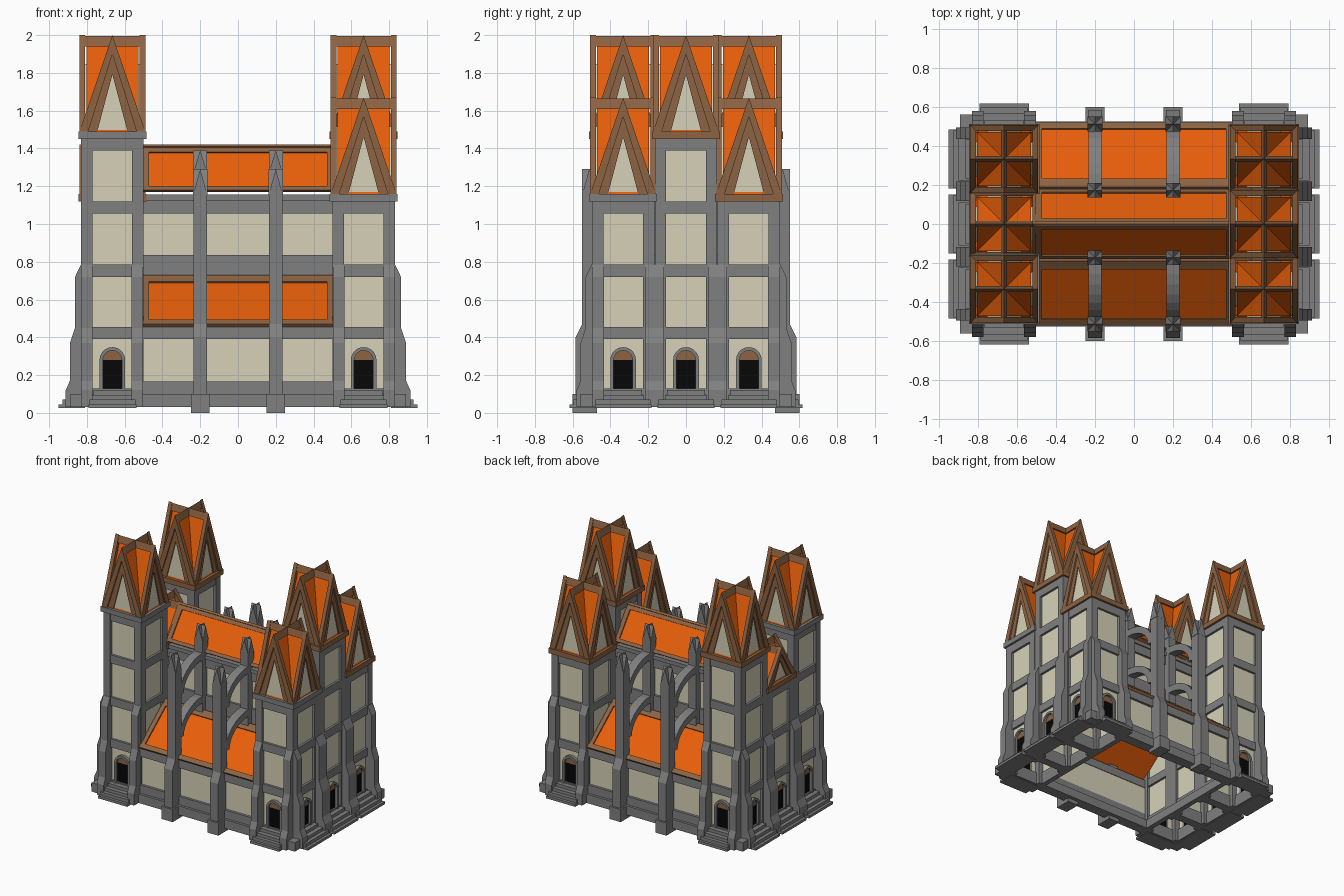
import bpy, bmesh, math
from mathutils import Vector

if "Cube" in bpy.data.objects:
    bpy.data.objects.remove(bpy.data.objects["Cube"])

COLOURS = [("stone grey", (0.215, 0.215, 0.215)), ("plaster beige", (0.67, 0.64, 0.48)),
           ("roof orange", (0.8, 0.113, 0.003)), ("timber brown", (0.27, 0.125, 0.055)),
           ("door black", (0.002, 0.002, 0.002))]
GREY, BEIGE, ORANGE, BROWN, BLACK = range(5)
MATS = []
for n, c in COLOURS:
    m = bpy.data.materials.new(n)
    m.diffuse_color = (*c, 1)
    m.use_nodes = True
    m.node_tree.nodes["Principled BSDF"].inputs["Base Color"].default_value = m.diffuse_color
    MATS.append(m)


class Part:
    """Collects coloured solids into one object."""
    def __init__(self, name):
        self.name, self.bm = name, bmesh.new()

    def prism(self, pts, axis, a, b, mat, caps=True):
        def put(p, d):
            return {'x': (d, p[0], p[1]), 'y': (p[0], d, p[1]), 'z': (p[0], p[1], d)}[axis]
        lo = [self.bm.verts.new(put(p, a)) for p in pts]
        hi = [self.bm.verts.new(put(p, b)) for p in pts]
        n = len(pts)
        faces = [self.bm.faces.new((lo[i], lo[(i + 1) % n], hi[(i + 1) % n], hi[i])) for i in range(n)]
        if caps:
            faces += [self.bm.faces.new(lo[::-1]), self.bm.faces.new(hi)]
        for f in faces:
            f.material_index = mat

    def box(self, x0, x1, y0, y1, z0, z1, mat=GREY, caps=True):
        self.prism([(x0, y0), (x1, y0), (x1, y1), (x0, y1)], 'z', z0, z1, mat, caps)

    def ring(self, cx, cy, h, t, z0, z1, mat=GREY):
        for s in (-1, 1):
            o, i = s * h, s * (h - t)
            self.box(cx - h, cx + h, *sorted((cy + o, cy + i)), z0, z1, mat)
            self.box(*sorted((cx + o, cx + i)), cy - h + t, cy + h - t, z0, z1, mat)

    def finish(self):
        bmesh.ops.recalc_face_normals(self.bm, faces=self.bm.faces)
        me = bpy.data.meshes.new(self.name)
        self.bm.to_mesh(me)
        self.bm.free()
        for m in MATS:
            me.materials.append(m)
        bpy.context.collection.objects.link(bpy.data.objects.new(self.name, me))


def cross_roof(p, cx, cy, z0, h, hw):
    """Two crossing gables with double barge boards and plaster infill."""
    for axis, c, d in (('x', cy, cx), ('y', cx, cy)):
        def tri(w, top):
            return [(c - w, z0), (c + w, z0), (c, z0 + top)]
        p.prism(tri(hw - .017, h - .05), axis, d - hw + .036, d + hw - .036, ORANGE)
        p.prism([(c - .015, z0 + h - .06), (c + .015, z0 + h - .06), (c, z0 + h - .005)],
                axis, d - hw + .03, d + hw - .03, BROWN)
        for s in (-1, 1):
            end = d + s * hw
            p.prism(tri(.1, h * .7), axis, end - s * .04, end - s * .02, BEIGE)
            for w0, t0, w1, t1, a, b in ((hw, h, .128, .8 * h, .03, 0), (.13, .81 * h, .08, .59 * h, .03, .012)):
                for q in (-1, 1):
                    p.prism([(c + q * w0, z0), (c, z0 + t0), (c, z0 + t1), (c + q * w1, z0)],
                            axis, end - s * a, end - s * b, BROWN)


def tower(name, cx, cy, top, rise, cornice):
    p = Part(name)
    p.box(cx - .145, cx + .145, cy - .145, cy + .145, .1, top, BEIGE, caps=False)
    for sx in (-1, 1):
        for sy in (-1, 1):
            p.box(*sorted((cx + sx * .105, cx + sx * .165)), *sorted((cy + sy * .105, cy + sy * .165)), .03, top)
    p.ring(cx, cy, .163, .03, .03, .13)
    for z in (.39, .72, 1.055, 1.39):
        if z < top:
            p.ring(cx, cy, .163, .03, z, z + .065)
    p.ring(cx, cy, .172, .04, .03, .1)
    p.box(cx - .18, cx + .18, cy - .18, cy + .18, top, top + .04, cornice)
    cross_roof(p, cx, cy, top + .04, rise, .174)
    p.finish()


def buttress(p, axis, c, face, s, w=.03):
    """Stepped pilaster against a face, widening towards the ground."""
    prof = [(-.02, .03), (.082, .03), (.082, .12), (.06, .17), (.06, .37), (.033, .45),
            (.033, .72), (.002, .785), (-.02, .785)]
    p.prism([(s * (face + o), z) for o, z in prof], axis, c - w, c + w, GREY)


def doorway(p, axis, c, face, s, half):
    """Arched door with stone frame, timber tympanum and steps."""
    def arc(r):
        return [(c + r * math.cos(math.pi * i / 10), .28 + r * math.sin(math.pi * i / 10)) for i in range(11)]
    back = s * (face - .022)
    inner, outer = arc(.05), arc(.068)
    for i in range(10):
        p.prism([inner[i], outer[i], outer[i + 1], inner[i + 1]], axis, back, s * (face + .005), GREY)
    for q in (-1, 1):
        p.prism([(c + q * .05, .1), (c + q * .068, .1), (c + q * .068, .28), (c + q * .05, .28)],
                axis, back, s * (face + .005), GREY)
    p.prism([(c - .05, .12), (c + .05, .12), (c + .05, .28), (c - .05, .28)], axis, back, s * (face - .015), BLACK)
    p.prism(inner, axis, back, s * (face - .013), BROWN)
    for o, w, z in ((.12, half, .045), (.098, half - .005, .07), (.07, .11, .095), (.035, .1, .12)):
        p.prism([(c - w, .025), (c + w, .025), (c + w, z), (c - w, z)], axis, s * (face - .02), s * (face + o), GREY)


def slope(p, eave, ridge, hx, sy, rim):
    """Orange roof slab with a raised brown frame."""
    e, r = Vector(eave), Vector(ridge)
    n = Vector((-(r - e).y, (r - e).x)).normalized()

    def strip(t0, t1, n0, n1, x0, x1, mat):
        pts = [e.lerp(r, t) + n * k for t, k in ((t0, n0), (t1, n0), (t1, n1), (t0, n1))]
        p.prism([(sy * -q.x, q.y) for q in pts], 'x', x0, x1, mat)
    strip(.02, .98, -.02, -.01, -hx, hx, ORANGE)
    strip(0, .09, -.018, 0, -hx, hx, BROWN)
    strip(1 - rim, 1, -.018, 0, -hx, hx, BROWN)
    for s in (-1, 1):
        strip(0, 1, -.018, 0, *sorted((s * hx, s * (hx - .035))), BROWN)


def pinnacle(p, x, y, w, z0, h):
    for axis, c, d in (('x', y, x), ('y', x, y)):
        p.prism([(c - w, z0), (c + w, z0), (c, z0 + h)], axis, d - w, d + w, GREY)


# Towers: tall corners on the left, tall centre on the right
TX, TY = .665, .333
for side, sx, tops in (("left", -1, (1.45, 1.12, 1.45)), ("right", 1, (1.12, 1.45, 1.12))):
    for where, cy, top in zip(("front", "middle", "back"), (-TY, 0, TY), tops):
        rise = .26 if (sx < 0 and cy == 0) else .51
        tower(f"{side}_{where}_tower", sx * TX, cy, top, rise, GREY if cy < 0 else BROWN)

# Buttresses, doors and steps around the towers
b, d = Part("tower_buttresses"), Part("doors_and_steps")
for s in (-1, 1):
    for y in (-.465, -.167, .167, .465):
        buttress(b, 'y', y, .83, s, .03 if abs(y) > .3 else .05)
    for x in (-.8, -.533, .533, .8):
        buttress(b, 'x', x, .498, s)
    for y in (-TY, 0, TY):
        doorway(d, 'x', y, .83, s, .15)
    for x in (-TX, TX):
        doorway(d, 'y', x, .498, s, .127)
    for t in (-1, 1):   # corner foot blocks
        b.box(*sorted((s * .81, s * .89)), *sorted((t * .48, t * .56)), .03, .1)
b.finish()
d.finish()

# Aisles, nave walls and roofs
aisle, nave, roofs = Part("aisle_walls"), Part("nave_walls"), Part("nave_and_aisle_roofs")
for s in (-1, 1):
    def wall(p, y0, y1, z0, z1, mat=GREY):
        p.box(-.51, .51, *sorted((s * y0, s * y1)), z0, z1, mat)
    wall(aisle, .47, .485, .1, .45, BEIGE)
    wall(aisle, .44, .525, .03, .1)
    wall(aisle, .465, .505, .1, .165)
    wall(aisle, .465, .505, .39, .455)
    wall(nave, .135, .15, .7, 1.12, BEIGE)
    wall(nave, .13, .168, .7, .836)
    wall(nave, .13, .168, 1.055, 1.125)
    wall(nave, .13, .178, 1.125, 1.155)
    slope(roofs, (-.52, .47), (-.19, .73), .505, s, .13)
    slope(roofs, (-.18, 1.18), (0, 1.42), .505, s, .16)
for p in (aisle, nave, roofs):
    p.finish()

# Flying buttresses: outer piers, inner piers and two tiers of half arches
f = Part("flying_buttresses")
PIER = [(.475, 0), (.585, 0), (.585, .4), (.55, .47), (.55, 1.16), (.475, 1.16)]
for s in (-1, 1):
    for x in (-.2, .2):
        f.prism([(s * y, z) for y, z in PIER], 'x', x - .036, x + .036, GREY)
        f.box(x - .048, x + .048, *sorted((s * .47, s * .6)), 0, .1)
        pinnacle(f, x, s * .512, .039, 1.15, .14)
        f.box(x - .034, x + .034, *sorted((s * .135, s * .208)), .7, 1.28)
        pinnacle(f, x, s * .172, .037, 1.27, .12)
        for z0 in (.62, .96):
            def arc(r, h):
                return [(s * (.2 + r * math.cos(i * math.pi / 16)), z0 + h * math.sin(i * math.pi / 16))
                        for i in range(9)]
            lo, hi = arc(.24, .17), arc(.29, .225)
            for i in range(8):
                f.prism([lo[i], hi[i], hi[i + 1], lo[i + 1]], 'x', x - .034, x + .034, GREY)
f.finish()
